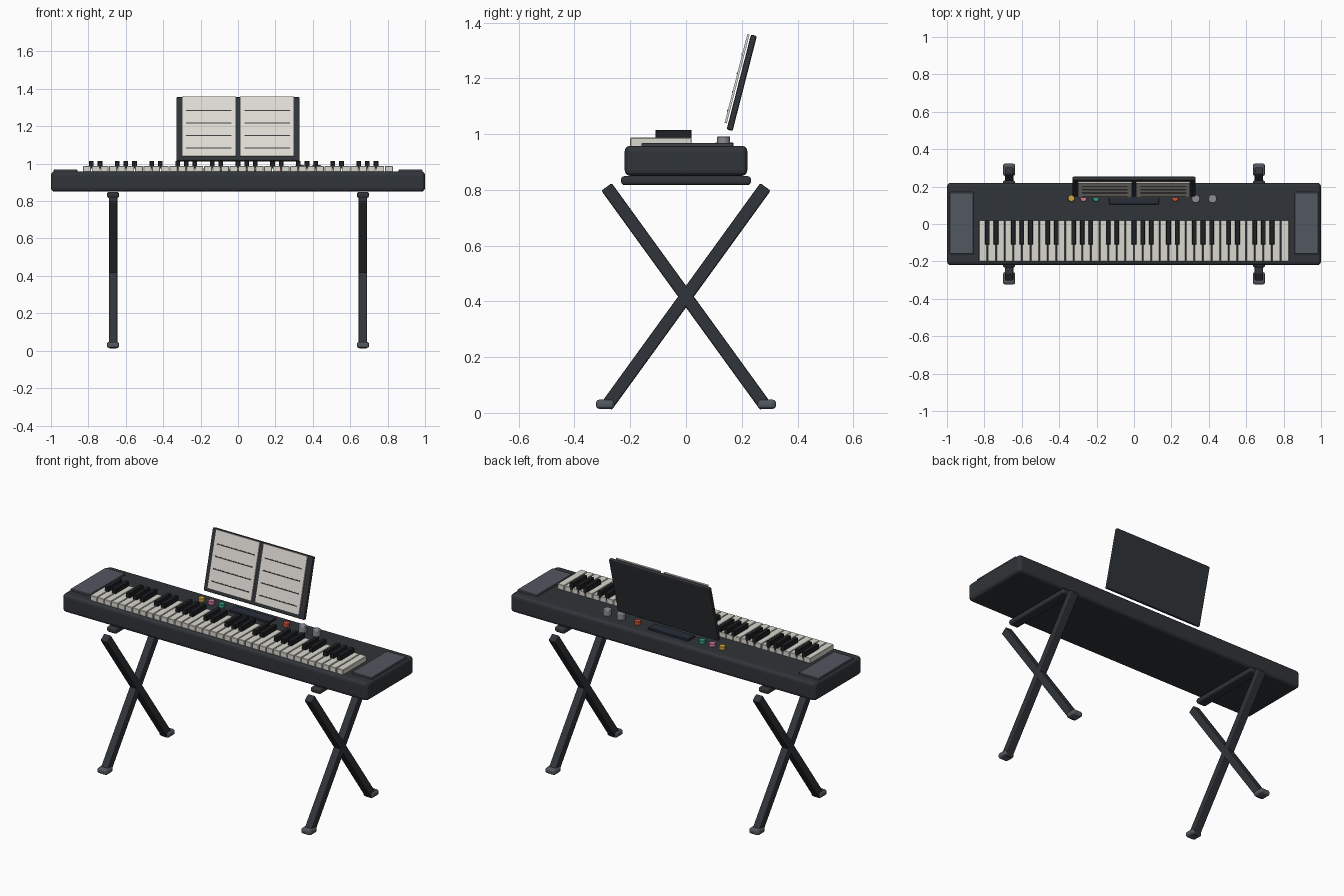
import bpy
from math import atan2, hypot
from mathutils import Vector, Matrix

if "Cube" in bpy.data.objects:
    bpy.data.objects.remove(bpy.data.objects["Cube"])


def material(name, r, g, b):
    m = bpy.data.materials.new(name)
    m.diffuse_color = (r, g, b, 1)
    m.use_nodes = True
    m.node_tree.nodes["Principled BSDF"].inputs["Base Color"].default_value = m.diffuse_color
    return m


CASE = material("charcoal", .030, .034, .040)
BLACK = material("black", .014, .015, .017)
GREY = material("slate", .085, .095, .115)
IVORY = material("ivory", .70, .69, .62)
PAPER = material("paper", .76, .73, .68)
SCREEN = material("screen", .020, .026, .040)
METAL = material("knob_grey", .26, .27, .29)
INK = material("ink", .05, .05, .055)


def finish(ob, name, mat, bevel, segments):
    ob.name = name
    ob.data.materials.append(mat)
    if bevel:
        mod = ob.modifiers.new("bevel", "BEVEL")
        mod.width, mod.segments, mod.limit_method = bevel, segments, "ANGLE"
    return ob


def box(name, loc, size, mat, bevel=0, segments=2, tilt=0):
    bpy.ops.mesh.primitive_cube_add(size=1, location=loc, rotation=(tilt, 0, 0))
    ob = bpy.context.object
    ob.data.transform(Matrix.Diagonal((*size, 1)))
    return finish(ob, name, mat, bevel, segments)


def disc(name, loc, radius, height, mat, bevel):
    bpy.ops.mesh.primitive_cylinder_add(vertices=24, radius=radius, depth=height, location=loc)
    ob = finish(bpy.context.object, name, mat, bevel, 2)
    bpy.ops.object.shade_smooth_by_angle()
    return ob


# Keyboard case and speaker panels
box("keyboard_case", (0, 0, .904), (2, .44, .108), CASE, .02, 3)
for side, s in (("left", -1), ("right", 1)):
    box(side + "_speaker_panel", (s * .922, .005, .961), (.13, .33, .014), GREY, .003, 1)

# White and black keys: five octaves plus one
N, HALF = 36, .83
pitch = 2 * HALF / N
for i in range(N):
    box(f"white_key_{i + 1}", (-HALF + (i + .5) * pitch, -.09, .969),
        (pitch - .004, .22, .036), IVORY, .002, 1)
    if i % 7 not in (2, 6) and i < N - 1:
        box(f"black_key_{i + 1}", (-HALF + (i + 1) * pitch, -.045, .995),
            (.025, .13, .04), BLACK, .002, 1)

# Display, buttons and knobs
box("display", (0, .137, .962), (.265, .065, .016), SCREEN, .002, 1)
for name, x, rgb in (("yellow", -.335, (.65, .38, .05)), ("pink", -.27, (.65, .20, .32)),
                     ("green", -.203, (.03, .35, .22)), ("red", .22, (.65, .08, .04))):
    disc(name + "_button", (x, .138, .966), .018, .022, material(name, *rgb), .002)
for i, x in enumerate((.33, .42)):
    disc(f"knob_{i + 1}", (x, .135, .972), .023, .04, METAL, .003)

# Music rest, open pages and ruled lines, all tilted back together
bottom, top = Vector((0, .158, 1.02)), Vector((0, .242, 1.348))
up = (top - bottom).normalized()
out = Vector((0, -up.z, up.y))
mid, tilt = (bottom + top) / 2, -atan2(up.y, up.z)
box("music_rest", mid, (.66, .022, .352), CASE, .006, 2, tilt)
for side, s in (("left", -1), ("right", 1)):
    page = mid + out * .020 + up * .010 + Vector((s * .156, 0, 0))
    box(side + "_page", page, (.288, .008, .328), PAPER, 0, 1, tilt)
    for k in range(4):
        line = page + out * .004 + up * (.088 - .069 * k)
        box(f"{side}_page_line_{k + 1}", line, (.245, .004, .006), INK, 0, 1, tilt)

# Crossed stand on each side: bar, two legs, two feet
dy, dz = .57, .787
for side, s in (("left", -1), ("right", 1)):
    x = s * .668
    box(side + "_stand_bar", (x, 0, .833), (.065, .466, .032), CASE, .012, 3)
    for end, e in (("front", -1), ("back", 1)):
        box(f"{side}_{end}_leg", (x, 0, .417), (.046, .046, hypot(dy, dz)), CASE, .006, 2,
            e * atan2(dy, dz))
        box(f"{side}_{end}_foot", (x, e * .29, .031), (.065, .066, .033), GREY, .012, 3)
